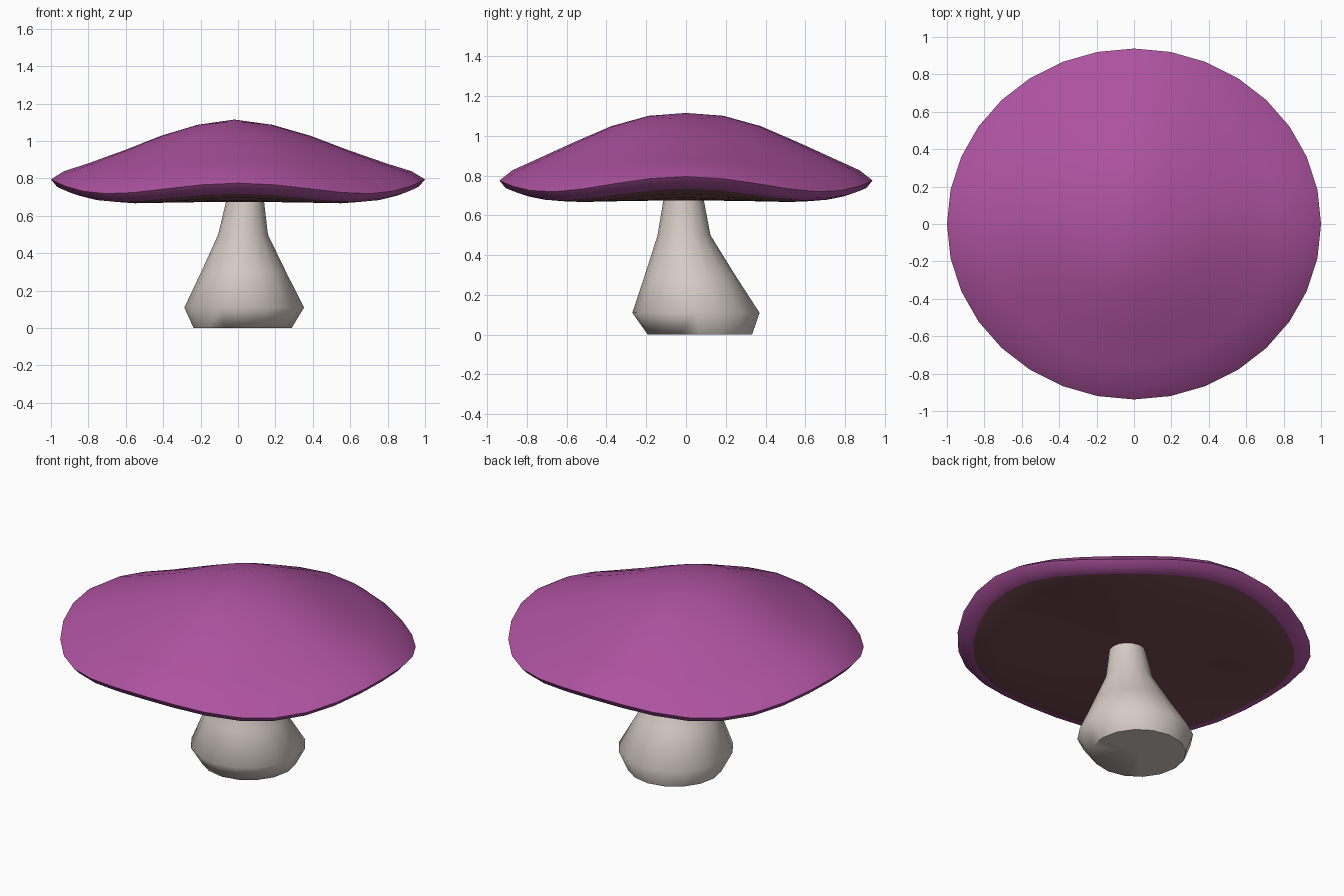
import bpy, bmesh, math

if "Cube" in bpy.data.objects:
    bpy.data.objects.remove(bpy.data.objects["Cube"])


def material(name, rgb):
    m = bpy.data.materials.new(name)
    m.diffuse_color = (*rgb, 1.0)
    m.use_nodes = True
    m.node_tree.nodes["Principled BSDF"].inputs["Base Color"].default_value = m.diffuse_color
    return m


purple = material("cap purple", (0.42, 0.085, 0.35))
brown = material("gill dark brown", (0.18, 0.068, 0.088))
cream = material("stem cream", (0.68, 0.60, 0.56))


def skin(bm, rings, close_start=None, close_end=None):
    """Bridge rings of points listed from bottom to top; returns faces per band."""
    loops = [[bm.verts.new(p) for p in ring] for ring in rings]
    n = len(loops[0])
    bands = []
    if close_start:
        v = bm.verts.new(close_start)
        bands.append([bm.faces.new((v, loops[0][(i + 1) % n], loops[0][i])) for i in range(n)])
    for a, b in zip(loops, loops[1:]):
        bands.append([bm.faces.new((a[i], a[(i + 1) % n], b[(i + 1) % n], b[i])) for i in range(n)])
    if close_end:
        v = bm.verts.new(close_end)
        bands.append([bm.faces.new((v, loops[-1][i], loops[-1][(i + 1) % n])) for i in range(n)])
    return bands


def finish(bm, name, mats, angle):
    bmesh.ops.recalc_face_normals(bm, faces=bm.faces)
    me = bpy.data.meshes.new(name)
    bm.to_mesh(me)
    bm.free()
    for m in mats:
        me.materials.append(m)
    ob = bpy.data.objects.new(name, me)
    bpy.context.collection.objects.link(ob)
    bpy.ops.object.select_all(action='DESELECT')
    ob.select_set(True)
    bpy.context.view_layer.objects.active = ob
    bpy.ops.object.shade_smooth_by_angle(angle=math.radians(angle))
    return ob


# Cap: lathe profile (radius, height) with a four-lobed wave growing to the rim
SIDES = 32
UNDER = [(0.25, 0.675), (0.55, 0.678), (0.78, 0.685), (0.91, 0.70)]
TOP = [(0.968, 0.717), (1.0, 0.752), (0.93, 0.805), (0.8, 0.862),
       (0.6, 0.95), (0.4, 1.035), (0.2, 1.093)]


def cap_ring(r, z, shift):
    pts = []
    for i in range(SIDES):
        t = 2 * math.pi * i / SIDES
        wave = (0.033 * math.cos(4 * t) + 0.01 * math.cos(2 * t)) * r ** 2.5
        # the dome is a little fuller front to back
        full = -0.012 * math.cos(2 * t) * math.sin(math.pi * r) if z > 0.8 else 0
        pts.append((r * math.cos(t) - shift * (1 - r), 0.938 * r * math.sin(t), z + wave + full))
    return pts


bm = bmesh.new()
rings = [cap_ring(r, z, 0) for r, z in UNDER] + [cap_ring(r, z, 0.02) for r, z in TOP]
bands = skin(bm, rings, (0, 0, 0.675), (-0.02, 0, 1.115))
for band in bands[:len(UNDER)]:
    for f in band:
        f.material_index = 1
finish(bm, "mushroom_cap", [purple, brown], 75)

# Stem: bulbous, slightly leaning rings (centre x, centre y, radius, height)
STEM = [(0.025, 0.07, 0.262, 0.0), (0.033, 0.05, 0.32, 0.11), (0.03, 0.02, 0.227, 0.30),
        (0.027, -0.01, 0.133, 0.50), (0.038, -0.012, 0.101, 0.68), (0.04, -0.012, 0.095, 0.74)]
bm = bmesh.new()
rings = [[(x + r * math.cos(2 * math.pi * i / 16), y + r * math.sin(2 * math.pi * i / 16), z)
          for i in range(16)] for x, y, r, z in STEM]
skin(bm, rings, (0.025, 0.07, 0.0), (0.04, -0.012, 0.74))
finish(bm, "mushroom_stem", [cream], 57)
